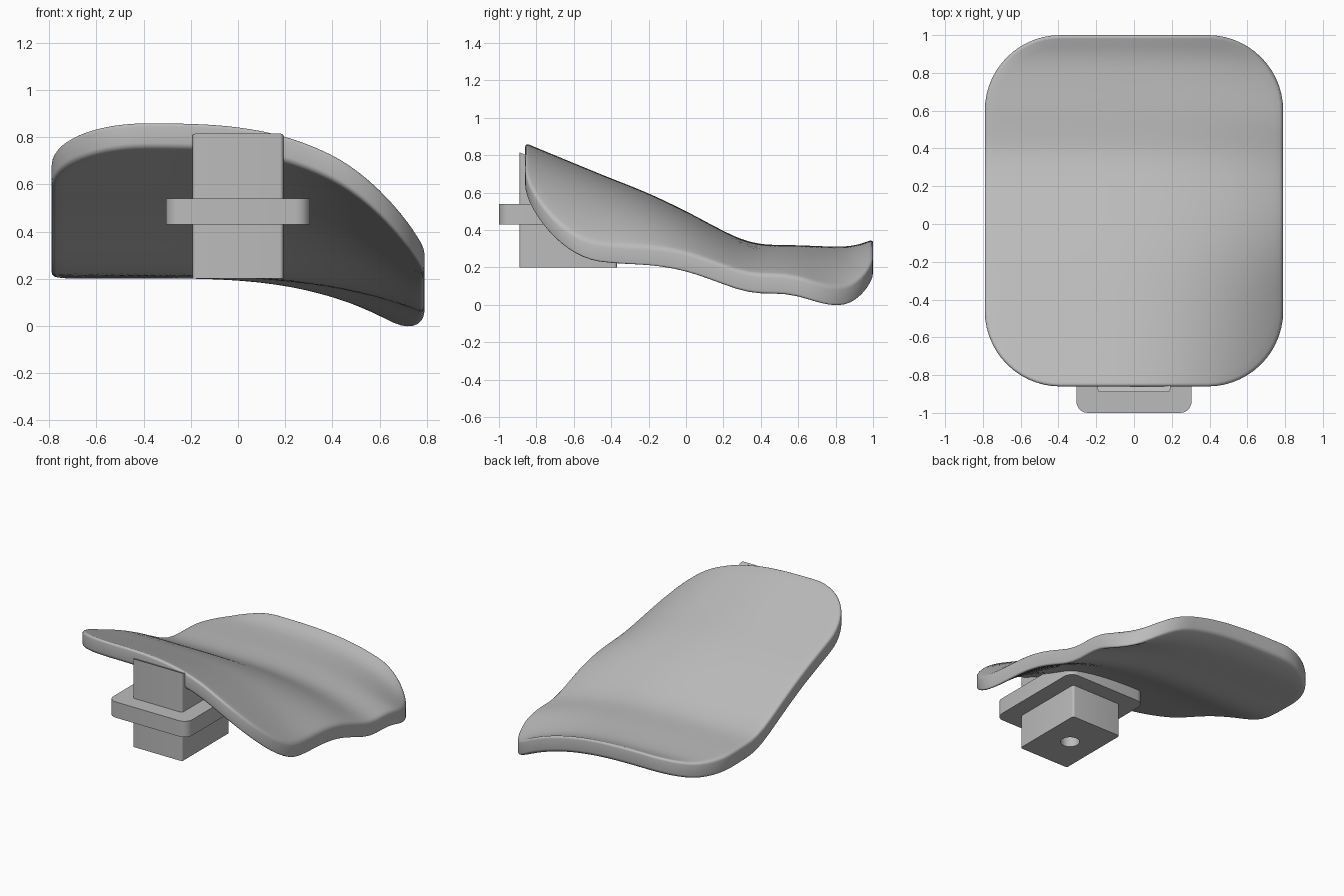
import bpy, bmesh, math
from mathutils import Vector

if "Cube" in bpy.data.objects:
    bpy.data.objects.remove(bpy.data.objects["Cube"])

grey = bpy.data.materials.new("plain grey")
grey.use_nodes = True
grey.diffuse_color = (0.5, 0.5, 0.5, 1)
grey.node_tree.nodes["Principled BSDF"].inputs["Base Color"].default_value = (0.5, 0.5, 0.5, 1)

HALF_W, FRONT, BACK, CORNER, THICK, ROUND = 0.79, -0.86, 1.0, 0.4, 0.11, 0.02
MID_Y = (FRONT + BACK) / 2

# Lengthwise height of the pad, and how far its left side drops
HEIGHT = [(-0.86, 0.865), (-0.46, 0.70), (-0.2, 0.595), (0, 0.50), (0.2, 0.395),
          (0.3, 0.35), (0.4, 0.325), (0.6, 0.318), (0.85, 0.312), (0.94, 0.328), (1.0, 0.35)]
DROP = [(-0.86, 0.45), (-0.46, 0.37), (0, 0.22), (0.4, 0.16), (0.6, 0.17), (0.87, 0.27), (1.0, 0.3)]


def smooth_curve(points, t):
    """Smooth interpolation through (t, value) points."""
    def slope(i):
        a, b = points[max(i - 1, 0)], points[min(i + 1, len(points) - 1)]
        return (b[1] - a[1]) / (b[0] - a[0])
    t = min(max(t, points[0][0]), points[-1][0])
    i = max(k for k in range(len(points) - 1) if points[k][0] <= t)
    (t0, v0), (t1, v1) = points[i], points[i + 1]
    h = t1 - t0
    s = (t - t0) / h
    return ((1 + 2 * s) * (1 - s) ** 2 * v0 + s * (1 - s) ** 2 * h * slope(i)
            + s * s * (3 - 2 * s) * v1 + s * s * (s - 1) * h * slope(i + 1))


def pad_height(x, y):
    sweep = max(0, (x + 0.4) / (HALF_W + 0.4)) ** 3
    return smooth_curve(HEIGHT, y) - smooth_curve(DROP, y) * sweep


def rounded_outline(half_x, half_y, radius, arc_steps, edge_steps):
    """Rounded rectangle around the origin, with divided straight edges."""
    corners = []
    for k, (sx, sy) in enumerate([(1, 1), (-1, 1), (-1, -1), (1, -1)]):
        for j in range(arc_steps + 1):
            a = math.pi / 2 * (k + j / arc_steps)
            corners.append(Vector((sx * (half_x - radius) + radius * math.cos(a),
                                   sy * (half_y - radius) + radius * math.sin(a))))
    points = []
    for i, p in enumerate(corners):
        q = corners[(i + 1) % len(corners)]
        n = edge_steps if i % (arc_steps + 1) == arc_steps else 1
        points += [p.lerp(q, j / n) for j in range(n)]
    return points


def finish(name, bm, angle=40):
    bmesh.ops.recalc_face_normals(bm, faces=bm.faces)
    mesh = bpy.data.meshes.new(name)
    bm.to_mesh(mesh)
    bm.free()
    mesh.materials.append(grey)
    obj = bpy.data.objects.new(name, mesh)
    bpy.context.collection.objects.link(obj)
    bpy.ops.object.select_all(action='DESELECT')
    obj.select_set(True)
    bpy.context.view_layer.objects.active = obj
    bpy.ops.object.shade_smooth_by_angle(angle=math.radians(angle))
    return obj


def bridge(bm, loop_a, loop_b):
    n = len(loop_a)
    for i in range(n):
        j = (i + 1) % n
        bm.faces.new((loop_a[i], loop_a[j], loop_b[j], loop_b[i]))


# Curved pad: rings from the top centre, over the rounded rim, to the bottom centre
def make_pad():
    bm = bmesh.new()
    steps = 24
    arc = [math.pi / 2 * k / 4 for k in range(5)]
    rim = [(ROUND * (1 - math.sin(a)), ROUND * (1 - math.cos(a))) for a in arc]
    layers = [(k / steps, ROUND, 0) for k in range(1, steps)]
    layers += [(1, inset, depth) for inset, depth in rim]
    layers += [(s, inset, THICK - depth) for s, inset, depth in reversed(layers)]
    loops = []
    for scale, inset, depth in layers:
        outline = rounded_outline(HALF_W - inset, (BACK - FRONT) / 2 - inset, CORNER - inset, 14, 16)
        loop = []
        for p in outline:
            x, y = p.x * scale, p.y * scale + MID_Y
            loop.append(bm.verts.new((x, y, pad_height(x, y) - depth)))
        loops.append(loop)
    for a, b in zip(loops, loops[1:]):
        bridge(bm, a, b)
    for loop, depth in ((loops[0], 0), (loops[-1], THICK)):
        centre = bm.verts.new((0, MID_Y, pad_height(0, MID_Y) - depth))
        for i, v in enumerate(loop):
            bm.faces.new((v, loop[(i + 1) % len(loop)], centre))
    finish("curved_pad", bm, 60)


def make_prism(name, half_x, half_y, centre_y, radius, bottom, top):
    """Upright block with rounded corners; top is a height rule over y."""
    bm = bmesh.new()
    outline = rounded_outline(half_x, half_y, radius, 5, 1)
    low = [bm.verts.new((p.x, p.y + centre_y, bottom)) for p in outline]
    high = [bm.verts.new((p.x, p.y + centre_y, top(p.y + centre_y))) for p in outline]
    bridge(bm, low, high)
    bm.faces.new(low)
    bm.faces.new(high)
    return finish(name, bm)


make_pad()

# Mounting block, its top sloping inside the pad
MOUNT_Y = -0.63
block = make_prism("mounting_block", 0.192, 0.26, MOUNT_Y, 0.015, 0.2,
                   lambda y: 0.815 - 0.41 * (y + 0.89))

# Collar around the block
make_prism("collar", 0.305, 0.37, MOUNT_Y, 0.06, 0.43, lambda y: 0.54)

# Round socket in the underside of the block
bpy.ops.mesh.primitive_cylinder_add(vertices=32, radius=0.06, depth=0.6, location=(0, MOUNT_Y, 0.2))
cutter = bpy.context.object
cutter.name = "socket_cutter"
cutter.hide_render = True
cutter.data.materials.append(grey)
socket = block.modifiers.new("socket", 'BOOLEAN')
socket.operation = 'DIFFERENCE'
socket.solver = 'EXACT'
socket.object = cutter
bpy.context.view_layer.objects.active = block
bpy.ops.object.modifier_apply(modifier=socket.name)
bpy.data.objects.remove(cutter)
